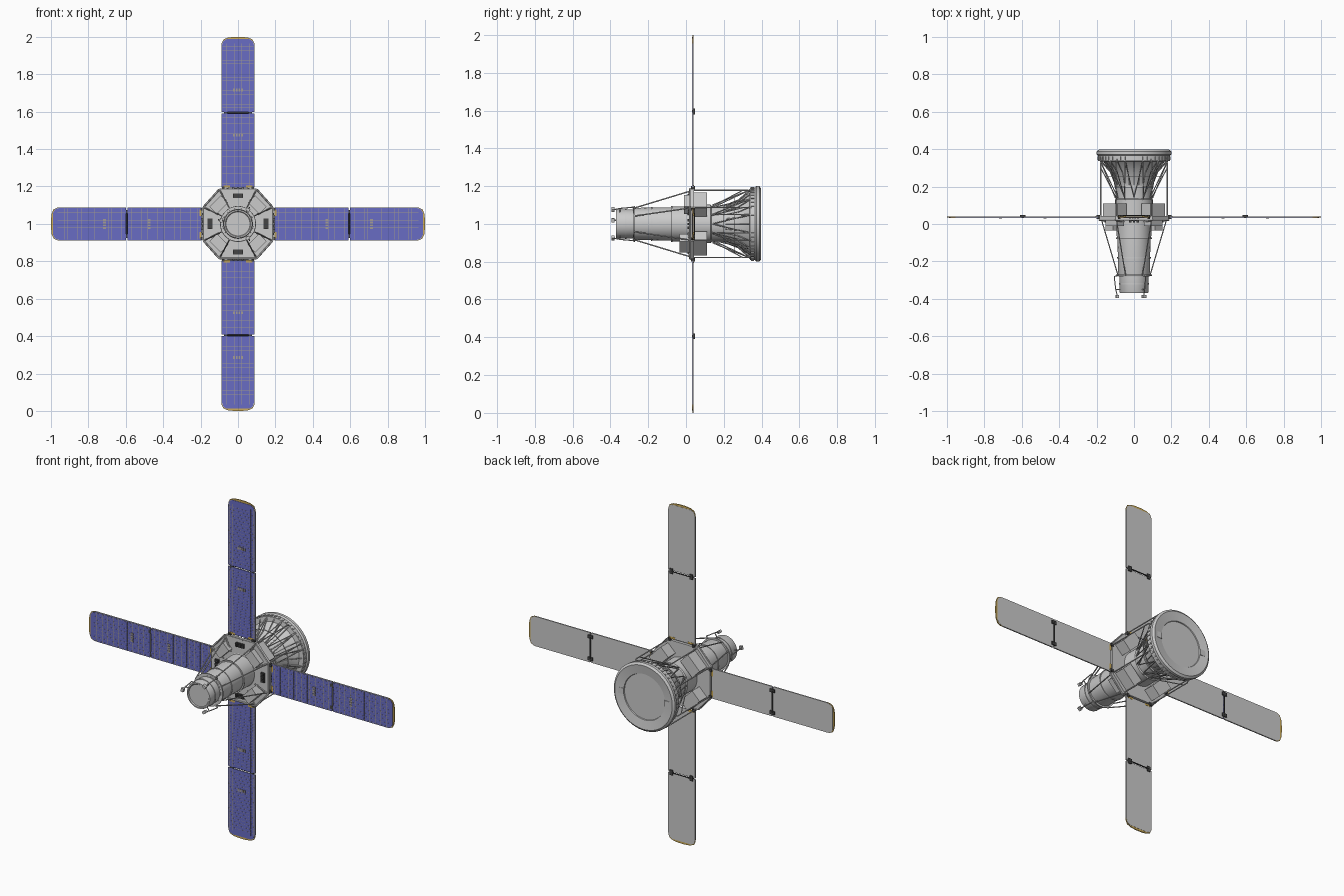
import bpy, bmesh
from math import radians, pi, sin, cos
from mathutils import Vector, Matrix

cube = bpy.data.objects.get("Cube")
if cube:
    bpy.data.objects.remove(cube)

CENTRE = Matrix.Translation((0, 0, 1))
PANEL_Y = 0.037


def material(name, rgb):
    m = bpy.data.materials.new(name)
    m.use_nodes = True
    m.diffuse_color = (*rgb, 1)
    m.node_tree.nodes["Principled BSDF"].inputs["Base Color"].default_value = (*rgb, 1)
    return m


BLUE = material("cell_blue", (0.14, 0.15, 0.55))
GOLD = material("gold", (0.62, 0.42, 0.1))
TAN = material("grid_tan", (0.36, 0.33, 0.3))
DARK = material("dark_metal", (0.06, 0.06, 0.06))


def finish(name, bm, mat=None, turn=0, smooth=False):
    """Turn the part about the main axis, lift it to the centre and link it."""
    bmesh.ops.recalc_face_normals(bm, faces=bm.faces)
    bm.transform(CENTRE @ Matrix.Rotation(radians(turn), 4, 'Y'))
    me = bpy.data.meshes.new(name)
    bm.to_mesh(me)
    bm.free()
    ob = bpy.data.objects.new(name, me)
    bpy.context.collection.objects.link(ob)
    if mat:
        me.materials.append(mat)
    if smooth:
        bpy.ops.object.select_all(action='DESELECT')
        ob.select_set(True)
        bpy.context.view_layer.objects.active = ob
        bpy.ops.object.shade_smooth_by_angle(angle=radians(35))
    return ob


def add_box(bm, centre, size, turn=0):
    m = Matrix.Rotation(radians(turn), 4, 'Y') @ Matrix.Translation(centre) @ Matrix.Diagonal((*size, 1))
    bmesh.ops.create_cube(bm, size=1, matrix=m)


def add_rod(bm, a, b, r=0.0035):
    a, b = Vector(a), Vector(b)
    m = Matrix.Translation((a + b) / 2) @ (b - a).to_track_quat('Z', 'Y').to_matrix().to_4x4()
    bmesh.ops.create_cone(bm, cap_ends=True, segments=6, radius1=r, radius2=r,
                          depth=(b - a).length, matrix=m)


def polar(r, deg, y):
    return Vector((r * sin(radians(deg)), y, r * cos(radians(deg))))


def lathe(name, profile, mat=None, segs=48):
    """Spin (radius, y) points about the main axis."""
    bm = bmesh.new()
    verts = [bm.verts.new((0, y, r)) for r, y in profile]
    edges = [bm.edges.new(pair) for pair in zip(verts, verts[1:])]
    bmesh.ops.spin(bm, geom=verts + edges, axis=(0, 1, 0), cent=(0, 0, 0),
                   angle=2 * pi, steps=segs)
    bmesh.ops.remove_doubles(bm, verts=bm.verts, dist=1e-5)
    return finish(name, bm, mat, smooth=True)


def add_slab(bm, outline, y0, y1):
    """Extrude an (x, z) outline between two depths."""
    face = bm.faces.new([bm.verts.new((x, y0, z)) for x, z in outline])
    new = bmesh.ops.extrude_face_region(bm, geom=[face])["geom"]
    bmesh.ops.translate(bm, vec=(0, y1 - y0, 0),
                        verts=[v for v in new if isinstance(v, bmesh.types.BMVert)])


def mirrored(half):
    return half + [(-x, z) for x, z in reversed(half)]


# Telescope tube, with stepped collars, and the flared rear shell
lathe("front_barrel", [(0, -0.365), (0.064, -0.365), (0.068, -0.37), (0.075, -0.37), (0.077, -0.365),
                       (0.077, -0.28), (0.084, -0.275)])
lathe("main_tube", [(0.0, -0.28), (0.083, -0.28), (0.085, -0.27), (0.088, -0.08), (0.092, -0.075),
                    (0.094, 0.02), (0.102, 0.025), (0.102, 0.13), (0.096, 0.135), (0.096, 0.2),
                    (0.1, 0.22), (0.125, 0.28), (0.165, 0.335), (0.185, 0.35)])
lathe("rear_rim", [(0.165, 0.335), (0.192, 0.338), (0.192, 0.365), (0.2, 0.372), (0.2, 0.388),
                   (0.188, 0.397), (0.135, 0.389), (0.133, 0.384), (0, 0.384)], segs=64)
for n, (y, r) in enumerate([(-0.275, 0.095), (-0.32, 0.08), (-0.18, 0.09), (-0.075, 0.096), (0.2, 0.104)]):
    lathe(f"tube_collar_{n}", [(r - 0.02, y - 0.004), (r, y - 0.004), (r, y + 0.004), (r - 0.02, y + 0.004)])

# Ribs and teeth around the flared shell, latches on the rear face
bm = bmesh.new()
for k in range(24):
    a = k * 15
    add_rod(bm, polar(0.1, a, 0.21), polar(0.127, a, 0.278), 0.003)
    add_rod(bm, polar(0.127, a, 0.278), polar(0.187, a, 0.345), 0.003)
for k in range(48):
    add_box(bm, (0, 0.352, 0.193), (0.008, 0.018, 0.006), k * 7.5)
finish("shell_ribs", bm)
bm = bmesh.new()
for a in (90, 270):
    add_box(bm, (0, 0.39, 0.152), (0.035, 0.008, 0.036), a)
finish("rear_latches", bm)

# Eight-sided equipment deck with a raised front frame
deck = mirrored([(0.1, -0.185), (0.185, -0.09), (0.185, 0.09), (0.1, 0.185)])
bm = bmesh.new()
add_slab(bm, deck, 0.022, 0.042)
for x, z in deck:
    a = Vector((x, 0.02, z))
    add_rod(bm, a * 0.55, a, 0.004)
for (x, z), (u, w) in zip(deck, deck[1:] + deck[:1]):
    add_rod(bm, (x, 0.022, z), (u, 0.022, w), 0.005)
finish("equipment_deck", bm)

# Equipment boxes on both sides of the deck
bm = bmesh.new()
for a, front in ((45, -0.01), (135, -0.035), (225, -0.035), (315, -0.01)):
    add_slab_depth = 0.03 - front
    add_box(bm, (0, front + add_slab_depth / 2, 0.145), (0.085, add_slab_depth, 0.055), a)
    add_box(bm, (0, 0.075, 0.145), (0.11, 0.07, 0.07), a)
finish("equipment_boxes", bm)
bm = bmesh.new()
for a in range(0, 360, 90):
    for x in (-0.02, 0, 0.02):
        add_box(bm, (x, 0.016, 0.15), (0.012, 0.016, 0.018), a)
    add_box(bm, (0, 0.02, 0.15), (0.056, 0.008, 0.025), a)
finish("deck_vents", bm, DARK)

# Truss: front stays, long rear rods and the zigzag round the shell
bm = bmesh.new()
for x, z in deck:
    corner = Vector((x, 0.035, z)) * 0.96
    corner.y = 0.035
    flat = Vector((x, 0, z)).normalized()
    collar = flat * 0.095
    collar.y = -0.275
    add_rod(bm, corner, collar)
    rim = flat * 0.19
    rim.y = 0.345
    add_rod(bm, corner, (corner.x, 0.33, corner.z))
    add_rod(bm, (corner.x, 0.33, corner.z), rim)
    foot = flat * 0.1
    foot.y = 0.13
    add_rod(bm, foot, (corner.x, 0.3, corner.z), 0.003)
for k in range(12):
    a = k * 30
    for d in (-15, 15):
        add_rod(bm, polar(0.1, a, 0.14), polar(0.187, a + d, 0.34), 0.003)
for k in range(16):
    add_rod(bm, polar(0.15, k * 22.5, 0.255), polar(0.15, k * 22.5 + 22.5, 0.255), 0.0025)
finish("support_truss", bm)

# Three small sensors on bent arms at the front
for n, a in enumerate((35, 145, 282)):
    bm = bmesh.new()
    path = [polar(0.08, a, -0.275), polar(0.108, a, -0.28), polar(0.1, a, -0.35), polar(0.092, a, -0.38)]
    for p, q in zip(path, path[1:]):
        add_rod(bm, p, q, 0.003)
    add_rod(bm, polar(0.072, a, -0.35), path[2], 0.003)
    add_box(bm, (0, -0.387, 0.092), (0.022, 0.016, 0.016), a)
    finish(f"front_sensor_{n}", bm)

# Four solar wings, each with a hinged inner and outer panel
HALF = 0.088
inner = mirrored([(HALF, 0.195), (HALF, 0.591)])
outer = mirrored([(HALF, 0.599), (HALF, 0.955), (0.08, 0.978), (0.062, 0.988)])
tip = mirrored([(HALF, 0.95), (HALF, 0.965), (0.078, 0.986), (0.055, 0.996), (0.02, 1.0)])
front = PANEL_Y - 0.004
for name, turn in (("top", 0), ("left", 90), ("bottom", 180), ("right", 270)):
    bm = bmesh.new()
    for outline in (inner, outer):
        add_slab(bm, outline, front + 0.001, PANEL_Y + 0.004)
    finish(f"{name}_wing_backing", bm, None, turn)

    bm = bmesh.new()
    add_slab(bm, tip, front + 0.002, PANEL_Y + 0.003)
    for x in (-0.06, 0.06):
        add_box(bm, (x, PANEL_Y, 0.2), (0.035, 0.01, 0.012))
    finish(f"{name}_wing_tip", bm, GOLD, turn)

    bm = bmesh.new()
    for outline in (inner, outer):
        add_slab(bm, [(x * 0.97, z) for x, z in outline], front, front + 0.002)
    finish(f"{name}_wing_cells", bm, BLUE, turn)

    # Cell grid lines and the small frame on each panel
    bm = bmesh.new()
    for lo, hi in ((0.2, 0.588), (0.603, 0.965)):
        mid, length = (lo + hi) / 2, hi - lo
        for k in range(9):
            add_box(bm, ((k - 4) * 0.02, front, mid), (0.0012, 0.001, length))
        rows = round(length / 0.018)
        for k in range(1, rows):
            add_box(bm, (0, front, lo + k * length / rows), (HALF * 1.9, 0.001, 0.0012))
    finish(f"{name}_wing_grid", bm, TAN, turn)
    bm = bmesh.new()
    for z in (0.475, 0.715):
        for k in range(4):
            add_box(bm, ((k - 1.5) * 0.014, front - 0.001, z), (0.01, 0.003, 0.016))
    finish(f"{name}_wing_marks", bm, TAN, turn)

    # Hinge brackets, joined by a rod behind the fold
    bm = bmesh.new()
    for x in (-0.065, 0.065):
        add_box(bm, (x, PANEL_Y + 0.003, 0.595), (0.02, 0.014, 0.03))
        add_box(bm, (x * 1.2, PANEL_Y, 0.19), (0.014, 0.02, 0.02))
    add_rod(bm, (-0.065, PANEL_Y + 0.008, 0.595), (0.065, PANEL_Y + 0.008, 0.595), 0.004)
    finish(f"{name}_wing_hinge", bm, DARK, turn)
